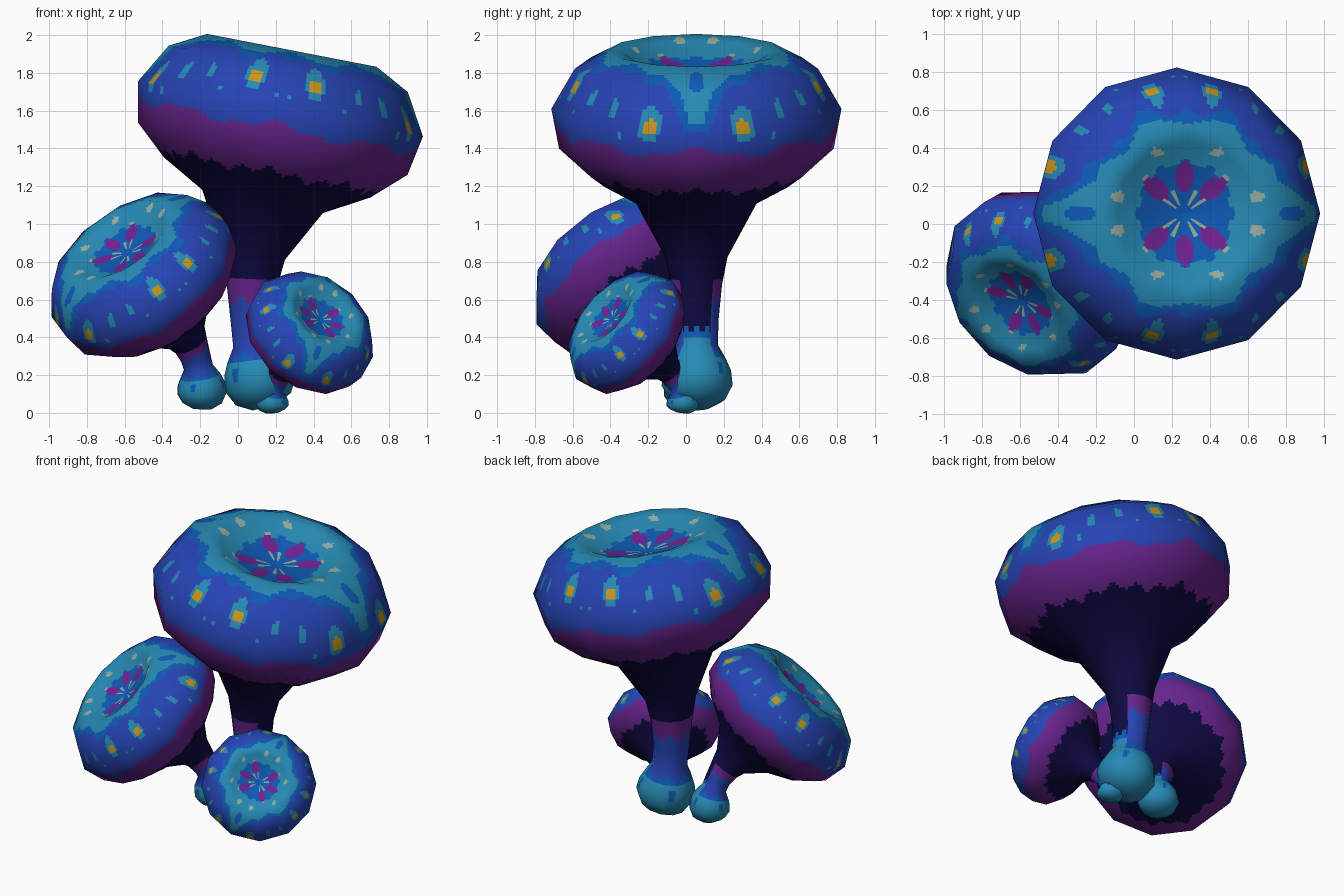
import bpy, math
from mathutils import Vector

if "Cube" in bpy.data.objects:
    bpy.data.objects.remove(bpy.data.objects["Cube"])

SIDES, SUB, STEP = 12, 16, 0.022


def linear(rgb):
    return [((v / 255 + 0.055) / 1.055) ** 2.4 if v > 10 else v / 255 / 12.92 for v in rgb] + [1]


# Flat colours
COLOURS = [("teal", (38, 138, 180)), ("mid_blue", (14, 90, 182)), ("blue", (38, 68, 180)),
           ("purple", (104, 36, 142)), ("dark_navy", (14, 10, 66)), ("magenta_petal", (112, 34, 146)),
           ("gold", (200, 150, 30)), ("pale_grey", (150, 172, 160))]
MATS = []
for name, rgb in COLOURS:
    m = bpy.data.materials.new(name)
    m.diffuse_color = linear(rgb)
    m.use_nodes = True
    m.node_tree.nodes["Principled BSDF"].inputs["Base Color"].default_value = m.diffuse_color
    MATS.append(m)
TEAL, MID, BLUE, PURPLE, DARK, PETAL, GOLD, PALE = range(8)

# Profile (radius, height along the axis from the widest ring), bulb up to the hollow crown
NECK = -0.5
PROFILE = [(.004, -1.62), (.07, -1.62), (.15, -1.575), (.188, -1.50), (.18, -1.42), (.155, -1.36),
           (.112, -1.28), (.115, -1.15), (.135, -.95), (.165, -.80), (.325, -.5), (.557, -.37),
           (.727, -.215), (.768, 0), (.645, .215), (.457, .315), (.38, .295), (.25, .22), (.004, .19)]


def inside(u, v, cu, cv, ru, rv, turn=0):
    c, s = math.cos(turn), math.sin(turn)
    du, dv = u - cu, v - cv
    return ((du * c + dv * s) / ru) ** 2 + ((dv * c - du * s) / rv) ** 2 < 1


def colour(r, h, ang):
    """Painted pattern, mirrored in both axes of the cap."""
    ca, sa = math.cos(ang), math.sin(ang)
    x, y = abs(r * ca), abs(r * sa)
    a = math.atan2(abs(sa), abs(ca))
    deg = math.degrees(a)
    # stem bands and bulb
    if h < NECK:
        d = h + 1.62
        front = ca > 0.75
        if d > (.42 if front else .70) + .012 * math.cos(12 * ang):
            return DARK
        if front:
            return MID if d > .36 else TEAL
        if d > .58 + .015 * math.cos(6 * ang):
            return PURPLE
        if d > .29 + .02 * math.cos(6 * ang):
            return BLUE
        if d > .25 or inside(deg, d, 45, .2, 9, .025):
            return MID
        return TEAL
    # underside
    if h < -.34 + .016 * math.cos(24 * ang) + .014 * math.cos(8 * ang):
        return DARK
    if h < -.10 + .025 * math.cos(8 * ang) + .012 * math.cos(20 * ang):
        return PURPLE
    # rosette in the hollow
    if h > .1 and r < .5:
        if inside(x, y, 0, .2, .052, .08) or inside(x, y, .155, .135, .08, .05, .72):
            return PETAL
        if .05 < r < .13 and (abs(deg - 35) < 5 or abs(deg - 62) < 5):
            return PALE
        if r < .275 + .014 * math.cos(12 * a) - .015 * ca * ca:
            return MID
        if inside(x, y, .385, .092, .042, .03) or inside(x, y, .16, .325, .036, .026):
            return PALE
        if inside(x, y, .22, .19, .022, .022):
            return PALE
    # eye spots round the shoulder
    for deg0, h0, k in ((20, .03, 1), (76, .145, .92)):
        u, v = (a - math.radians(deg0)) * .75, h - h0
        if inside(u, v, 0, 0, .034 * k, .04 * k):
            return GOLD
        if inside(u, v, 0, .015, .064 * k, .088 * k):
            return TEAL
    u = a * .75
    for deg0, h0, ru, rv in ((54, .13, .03, .042), (40, .10, .028, .05), (63, .05, .013, .013),
                             (33, -.02, .012, .02), (88, .07, .013, .016), (47, .0, .012, .012)):
        if inside(u, h, math.radians(deg0) * .75, h0, ru, rv):
            return TEAL
    # crown: scalloped teal, with a wedge on each side
    if h > -.05:
        if inside(x, y, .57, 0, .075, .045):
            return MID
        edge = .51 + .03 * math.cos(8 * a + math.pi)
        wedge = h > .06 and y < .19 * (.78 - r) / .27
        if (h > .1 and r < edge) or wedge:
            return TEAL
        if (h > .1 and r < edge + .05 + .02 * math.cos(16 * a)) or (h > .02 and y < .25 * (.82 - r) / .27):
            return MID
    return BLUE


def ring_normals():
    out = []
    for i in range(len(PROFILE)):
        n = Vector((0, 0))
        for p, q in ((i - 1, i), (i, i + 1)):
            if p >= 0 and q < len(PROFILE):
                dr, dh = PROFILE[q][0] - PROFILE[p][0], PROFILE[q][1] - PROFILE[p][1]
                n += Vector((dh, -dr)).normalized()
        out.append(n.normalized())
    return out


def mushroom(name, scale, centre, axis, hint, base, bend):
    c, n, b, k = Vector(centre), Vector(axis).normalized(), Vector(base), Vector(bend)
    hint = Vector(hint)
    neck = c + n * NECK * scale
    length = (k - b).length + (neck - k).length
    tb = .34 * scale / length

    def frame(h):
        # the cap is rigid, the stem follows a bent path
        if h >= NECK:
            o, t = c + n * h * scale, n
        else:
            d = h + 1.62
            f = d * scale / length if d < .34 else tb + (1 - tb) * (d - .34) / .78
            o = b * (1 - f) ** 2 + k * 2 * f * (1 - f) + neck * f * f
            t = ((k - b) * (1 - f) + (neck - k) * f).normalized()
        ax = (hint - t * hint.dot(t)).normalized()
        return o, t, ax, t.cross(ax)

    frames = [frame(h) for _, h in PROFILE]
    norms2 = ring_normals()
    dirs = [(math.cos(2 * math.pi * j / SIDES), math.sin(2 * math.pi * j / SIDES)) for j in range(SIDES)]
    cols = SIDES * SUB
    rings, rnorm = [], []
    for (r, h), (o, t, ax, ay), nn in zip(PROFILE, frames, norms2):
        corner = [o + (ax * p + ay * q) * r * scale for p, q in dirs]
        cn = [(ax * p + ay * q) * nn.x + t * nn.y for p, q in dirs]
        rings.append([corner[j // SUB].lerp(corner[(j // SUB + 1) % SIDES], (j % SUB) / SUB) for j in range(cols)])
        rnorm.append([cn[j // SUB].lerp(cn[(j // SUB + 1) % SIDES], (j % SUB) / SUB) for j in range(cols)])
    # subdivide each flat facet so the painted pattern can be cut into it
    verts, normals, params = [], [], []
    last = len(PROFILE) - 1
    for i in range(last):
        (r0, h0), (r1, h1) = PROFILE[i], PROFILE[i + 1]
        step = STEP if h0 >= NECK else STEP * 1.5
        count = max(1, round(math.hypot(r1 - r0, h1 - h0) / step))
        for s in range(count + (i == last - 1)):
            f = s / count
            params.append((r0 + (r1 - r0) * f, h0 + (h1 - h0) * f))
            for j in range(cols):
                verts.append(rings[i][j].lerp(rings[i + 1][j], f))
                normals.append(rnorm[i][j].lerp(rnorm[i + 1][j], f).normalized())
    faces, index = [], []
    for i in range(len(params) - 1):
        r, h = [(params[i][q] + params[i + 1][q]) / 2 for q in (0, 1)]
        for j in range(cols):
            e = (j + 1) % cols
            faces.append((i * cols + j, i * cols + e, (i + 1) * cols + e, (i + 1) * cols + j))
            index.append(colour(r, h, 2 * math.pi * (j + .5) / cols))
    top = (len(params) - 1) * cols
    faces += [tuple(reversed(range(cols))), tuple(range(top, top + cols))]
    index += [TEAL, MID]
    mesh = bpy.data.meshes.new(name)
    mesh.from_pydata(verts, [], faces)
    for m in MATS:
        mesh.materials.append(m)
    mesh.polygons.foreach_set("material_index", index)
    mesh.polygons.foreach_set("use_smooth", [True] * len(faces))
    mesh.update()
    mesh.normals_split_custom_set_from_vertices(normals)
    bpy.context.collection.objects.link(bpy.data.objects.new(name, mesh))


# Three mushrooms sharing one profile
mushroom("large_mushroom", 1.0, (.225, .055, 1.61), (.19, 0, .98), (1, 0, 0),
         (.145, .06, .03), (.01, .055, .57))
mushroom("medium_mushroom", .70, (-.52, -.335, .75), (-.49, -.49, .72), (.71, .24, .66),
         (-.19, .02, .02), (-.18, .01, .33))
mushroom("small_mushroom", .475, (.393, -.33, .44), (.46, -.67, .58), (.1, .7, .7),
         (.18, -.015, .0), (.17, .0, .16))
